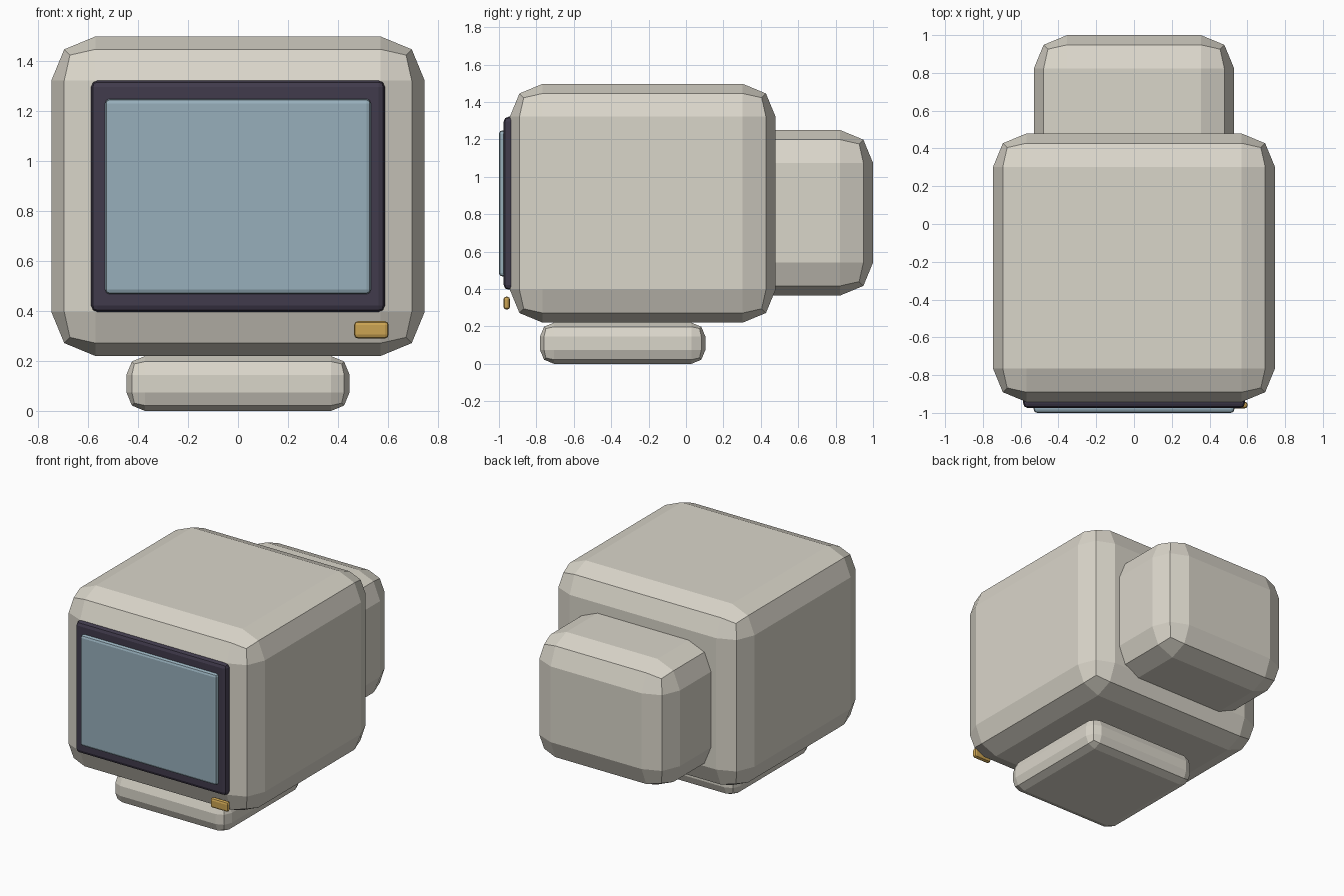
import bpy
import bmesh

if "Cube" in bpy.data.objects:
    bpy.data.objects.remove(bpy.data.objects["Cube"])


def material(name, rgb):
    mat = bpy.data.materials.new(name)
    mat.diffuse_color = (*rgb, 1.0)
    mat.use_nodes = True
    mat.node_tree.nodes["Principled BSDF"].inputs["Base Color"].default_value = mat.diffuse_color
    return mat


def rounded_box(name, x, y, z, radius, mat):
    """Flat-shaded box between (min, max) ranges, edges rounded in two steps."""
    bm = bmesh.new()
    bmesh.ops.create_cube(bm, size=1.0)
    for v in bm.verts:
        for axis, (lo, hi) in enumerate((x, y, z)):
            v.co[axis] = hi if v.co[axis] > 0 else lo
    origin = [(lo + hi) / 2 for lo, hi in (x, y, z)]
    bmesh.ops.translate(bm, verts=bm.verts, vec=[-c for c in origin])
    mesh = bpy.data.meshes.new(name)
    bm.to_mesh(mesh)
    bm.free()
    obj = bpy.data.objects.new(name, mesh)
    obj.location = origin
    bpy.context.collection.objects.link(obj)
    mesh.materials.append(mat)
    bevel = obj.modifiers.new("rounded_edges", 'BEVEL')
    bevel.width = radius
    bevel.segments = 2
    bevel.limit_method = 'NONE'
    return obj


cream = material("cream_plastic", (0.70, 0.67, 0.59))
dark = material("dark_plastic", (0.052, 0.043, 0.072))
glass = material("screen_glass", (0.31, 0.43, 0.50))
gold = material("gold_button", (0.60, 0.37, 0.085))

# Main case and the tube housing behind it
rounded_box("case", (-0.746, 0.746), (-0.942, 0.479), (0.22, 1.497), 0.176, cream)
rounded_box("tube_housing", (-0.53, 0.53), (0.29, 1.0), (0.365, 1.25), 0.176, cream)

# Stand, touching the underside of the case
rounded_box("stand", (-0.446, 0.446), (-0.781, 0.104), (0.0, 0.22), 0.075, cream)

# Screen frame and glass
rounded_box("screen_frame", (-0.587, 0.587), (-0.975, -0.905), (0.396, 1.321), 0.026, dark)
rounded_box("screen", (-0.531, 0.531), (-1.0, -0.95), (0.467, 1.248), 0.018, glass)

# Power button at lower right
rounded_box("power_button", (0.464, 0.602), (-0.976, -0.941), (0.29, 0.359), 0.015, gold)
